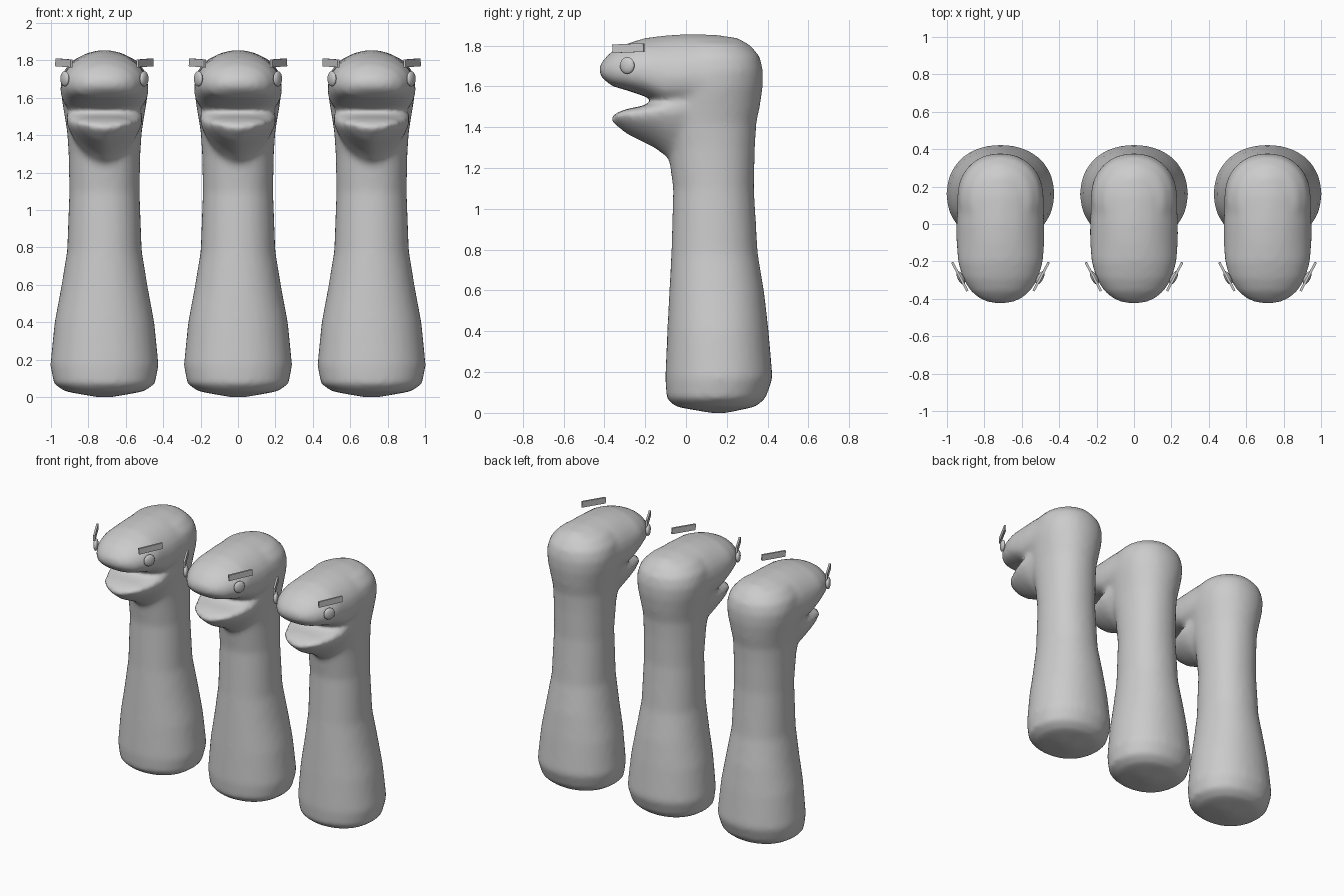
import bpy, bmesh, math
from mathutils import Vector, Matrix

if "Cube" in bpy.data.objects:
    bpy.data.objects.remove(bpy.data.objects["Cube"])

N = 32


def spow(v, e):
    return math.copysign(abs(v) ** e, v)


def loft(bm, rings):
    """Skin a list of closed rings and cap both ends."""
    vs = [[bm.verts.new(p) for p in r] for r in rings]
    for a, b in zip(vs, vs[1:]):
        for i in range(N):
            j = (i + 1) % N
            bm.faces.new((a[i], a[j], b[j], b[i]))
    bm.faces.new(vs[0][::-1])
    bm.faces.new(vs[-1])


def flat_ring(z, hw, y0, y1, n):
    e, cy, hd = 2 / n, (y0 + y1) / 2, (y1 - y0) / 2
    return [(hw * spow(math.cos(t), e), cy + hd * spow(math.sin(t), e), z)
            for t in (2 * math.pi * i / N for i in range(N))]


def upright_ring(y, hw, z0, z1, mid, n_low, n_up):
    zc = z0 + (z1 - z0) * mid
    out = []
    for i in range(N):
        t = 2 * math.pi * i / N
        s = math.sin(t)
        e = 2 / (n_up if s > 0 else n_low)
        h = z1 - zc if s > 0 else zc - z0
        out.append((hw * spow(math.cos(t), e), y, zc + h * spow(s, e)))
    return out


bm = bmesh.new()
# neck: z, half width, front y, back y
neck = [(0.0, .04, .12, .20), (.03, .21, -.05, .34), (.07, .27, -.095, .39),
        (.17, .29, -.102, .425), (.4, .267, -.092, .405), (.58, .233, -.083, .385),
        (.78, .2, -.072, .352), (1.1, .188, -.063, .333), (1.3, .192, -.09, .338),
        (1.42, .2, -.13, .345), (1.5, .213, -.14, .362), (1.6, .23, -.13, .377), (1.68, .232, -.1, .378),
        (1.75, .215, -.1, .36), (1.81, .16, -.05, .3), (1.84, .07, 0, .2)]
loft(bm, [flat_ring(*r, 2.15) for r in neck])
# upper head: y, half width, bottom z, top z
head = [(-.425, .04, 1.66, 1.70), (-.405, .105, 1.635, 1.73), (-.36, .16, 1.6, 1.775),
        (-.29, .203, 1.58, 1.81), (-.2, .228, 1.55, 1.837), (-.1, .235, 1.5, 1.85),
        (0, .235, 1.5, 1.856), (.15, .23, 1.5, 1.853), (.25, .2, 1.5, 1.838), (.32, .14, 1.55, 1.80)]
loft(bm, [upright_ring(*r, .42, 2.5, 2.0) for r in head])
# lower jaw
jaw = [(-.368, .04, 1.43, 1.45), (-.34, .10, 1.405, 1.47), (-.29, .145, 1.365, 1.49),
       (-.22, .175, 1.33, 1.502), (-.15, .198, 1.295, 1.525), (-.08, .205, 1.24, 1.55),
       (.02, .2, 1.2, 1.58)]
loft(bm, [upright_ring(*r, .78, 1.45, 2.8) for r in jaw])
bmesh.ops.recalc_face_normals(bm, faces=bm.faces)
raw = bpy.data.meshes.new("body_shape")
bm.to_mesh(raw)
bm.free()

# fuse the parts into one soft skin
source = bpy.data.objects.new("body_source", raw)
bpy.context.collection.objects.link(source)
rem = source.modifiers.new("fuse", 'REMESH')
rem.mode = 'VOXEL'
rem.voxel_size = 0.018
sm = source.modifiers.new("soften", 'SMOOTH')
sm.factor = 0.5
sm.iterations = 8
bpy.context.view_layer.update()
dg = bpy.context.evaluated_depsgraph_get()
body = bpy.data.meshes.new_from_object(source.evaluated_get(dg))
body.name = "body"
bpy.data.objects.remove(source)
for p in body.polygons:
    p.use_smooth = True

# eye: flattened ball, brow: thin plate
bm = bmesh.new()
bmesh.ops.create_uvsphere(bm, u_segments=16, v_segments=10, radius=1,
                          matrix=Matrix.Diagonal((.017, .04, .041, 1)))
eye = bpy.data.meshes.new("eye")
bm.to_mesh(eye)
bm.free()
for p in eye.polygons:
    p.use_smooth = True
bm = bmesh.new()
bmesh.ops.create_cube(bm, size=1, matrix=Matrix.Diagonal((.013, .172, .042, 1)))
brow = bpy.data.meshes.new("brow")
bm.to_mesh(brow)
bm.free()


def place(name, mesh, loc, rot=(0, 0, 0)):
    o = bpy.data.objects.new(name, mesh)
    o.location, o.rotation_euler = loc, rot
    bpy.context.collection.objects.link(o)


for k, cx in enumerate((-.714, 0, .714), 1):
    place(f"body_{k}", body, (cx, 0, 0))
    for s, side in ((-1, "right"), (1, "left")):
        tilt = -s * math.radians(28)
        place(f"eye_{side}_{k}", eye, (cx + s * .212, -.288, 1.702), (0, 0, tilt))
        place(f"brow_{side}_{k}", brow, (cx + s * .217, -.282, 1.787), (math.radians(2), 0, tilt))
